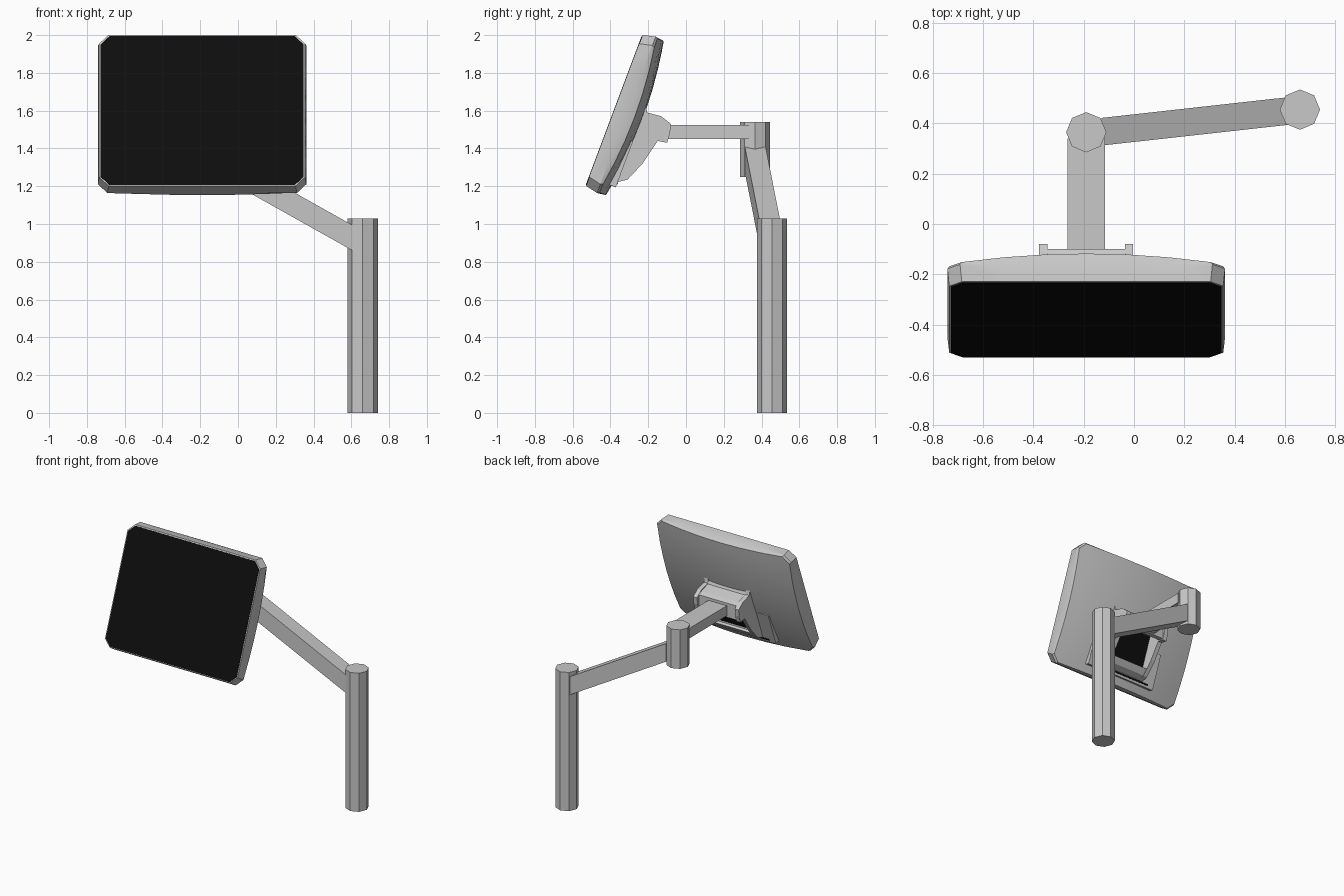
import bpy, bmesh, math
from mathutils import Vector

if "Cube" in bpy.data.objects:
    bpy.data.objects.remove(bpy.data.objects["Cube"])

def material(name, c):
    m = bpy.data.materials.new(name)
    m.diffuse_color = (c, c, c, 1)
    m.use_nodes = True
    m.node_tree.nodes["Principled BSDF"].inputs["Base Color"].default_value = m.diffuse_color
    return m

GREY = material("light grey", 0.58)
BLACK = material("black", 0.004)

CX = -0.19                                   # centre line of screen and upper arm
ORIGIN = Vector((CX, -0.53, 1.2))            # bottom front edge of screen
TILT = math.atan2(0.30, 0.80)
V = Vector((0, math.sin(TILT), math.cos(TILT)))    # up along the screen
N = Vector((0, math.cos(TILT), -math.sin(TILT)))   # out of the back

def tilted(x, v, n):
    return ORIGIN + Vector((x, 0, 0)) + V * v + N * n

def finish(name, bm, mat):
    bmesh.ops.recalc_face_normals(bm, faces=bm.faces)
    me = bpy.data.meshes.new(name)
    bm.to_mesh(me)
    bm.free()
    me.materials.append(mat)
    ob = bpy.data.objects.new(name, me)
    bpy.context.collection.objects.link(ob)
    return ob

def loft(name, rings, mat=GREY):
    """Skin a list of equal-length point rings and cap both ends."""
    bm = bmesh.new()
    vs = [[bm.verts.new(p) for p in r] for r in rings]
    k = len(vs[0])
    for a, b in zip(vs, vs[1:]):
        for i in range(k):
            j = (i + 1) % k
            bm.faces.new((a[i], a[j], b[j], b[i]))
    bm.faces.new(vs[0])
    bm.faces.new(vs[-1])
    return finish(name, bm, mat)

def column(name, x, y, r, z0, z1):
    ring = [(x + r * math.cos(i * math.pi / 4), y + r * math.sin(i * math.pi / 4)) for i in range(8)]
    return loft(name, [[(px, py, z) for px, py in ring] for z in (z0, z1)])

def side_profile(name, pts, x0, x1, mat=GREY):
    return loft(name, [[(x, y, z) for y, z in pts] for x in (x0, x1)], mat)

def slab(name, x0, x1, v0, v1, n0, n1, mat=GREY):
    """Box lying on the tilted back of the screen."""
    return loft(name, [[tilted(x, v, n) for x, v in ((x0, v0), (x1, v0), (x1, v1), (x0, v1))]
                       for n in (n0, n1)], mat)

# post and elbow
column("post", 0.66, 0.455, 0.08, 0, 1.03)
column("elbow_lower", CX, 0.365, 0.08, 1.25, 1.40)
column("elbow_upper", CX, 0.365, 0.08, 1.40, 1.54)

# sloping lower arm
def arm_end(x, y, z):
    return [(x, y - 0.055, z), (x, y + 0.055, z), (x, y + 0.055, z + 0.135), (x, y - 0.055, z + 0.135)]
loft("lower_arm", [arm_end(-0.13, 0.367, 1.272), arm_end(0.61, 0.449, 0.857)])

# level upper arm
side_profile("upper_arm", [(-0.11, 1.45), (0.34, 1.45), (0.34, 1.525), (-0.11, 1.525)], CX - 0.075, CX + 0.075)

# screen housing: rings of a chamfered rectangle, domed at the back
def outline(hx, hv, c=0.05, steps=6):
    cor = [(-hx + c, -hv), (hx - c, -hv), (hx, -hv + c), (hx, hv - c),
           (hx - c, hv), (-hx + c, hv), (-hx, hv - c), (-hx, -hv + c)]
    pts = []
    for i, (a, b) in enumerate(zip(cor, cor[1:] + cor[:1])):
        m = steps if i % 2 == 0 else 1
        pts += [(a[0] + (b[0] - a[0]) * t / m, a[1] + (b[1] - a[1]) * t / m) for t in range(m)]
    return pts

HX, HV, MID = 0.552, 0.442, 0.429
def dome(x, v):
    return 0.07 + 0.045 * (1 - (x / HX) ** 2) + 0.042 * (1 - (v / HV) ** 2)

rings = [[tilted(x, v + MID, 0) for x, v in outline(0.545, 0.427)],
         [tilted(x, v + MID, 0.068) for x, v in outline(HX, HV)]]
for s in (0.985, 0.85, 0.65, 0.4, 0.15):
    rings.append([tilted(x * s, v * s + MID, dome(x * s, v * s)) for x, v in outline(HX, HV)])
shell = loft("screen_housing", rings)
bpy.context.view_layer.objects.active = shell
shell.select_set(True)
bpy.ops.object.shade_smooth_by_angle(angle=math.radians(25))
shell.select_set(False)

# black display plate
loft("display", [[tilted(x, v + 0.427, n) for x, v in outline(0.538, 0.420, 0.047, 1)]
                 for n in (0.002, -0.003)], BLACK)

# raised frame low on the back, with dark recess and slot
for s in (-1, 1):
    a, b = sorted((s * 0.19, s * 0.29))
    slab("frame_side", a, b, 0.05, 0.31, 0.08, 0.150)
slab("frame_bottom", -0.19, 0.19, 0.05, 0.10, 0.08, 0.150)
slab("frame_slot", -0.24, 0.24, 0.066, 0.078, 0.148, 0.153, BLACK)
slab("recess_panel", -0.155, 0.155, 0.10, 0.40, 0.155, 0.162, BLACK)

# mount cheeks either side of the tilt head
cheek = [(-0.215, 1.64), (-0.205, 1.59), (-0.13, 1.57), (-0.08, 1.53), (-0.085, 1.48), (-0.10, 1.43),
         (-0.15, 1.44), (-0.19, 1.38), (-0.23, 1.32), (-0.31, 1.235), (-0.37, 1.22), (-0.40, 1.23),
         (-0.27, 1.56)]
for s in (-1, 1):
    a, b = sorted((CX + s * 0.155, CX + s * 0.187))
    side_profile("mount_cheek", cheek, a, b)

# tilt head and lower wall between the cheeks
side_profile("tilt_head", [(-0.22, 1.62), (-0.205, 1.585), (-0.13, 1.56), (-0.10, 1.545), (-0.10, 1.44),
                           (-0.14, 1.445), (-0.16, 1.50), (-0.25, 1.54)], CX - 0.155, CX + 0.155)
side_profile("mount_floor", [(-0.40, 1.23), (-0.37, 1.222), (-0.31, 1.237), (-0.275, 1.275),
                             (-0.29, 1.285), (-0.38, 1.26)], CX - 0.155, CX + 0.155)
